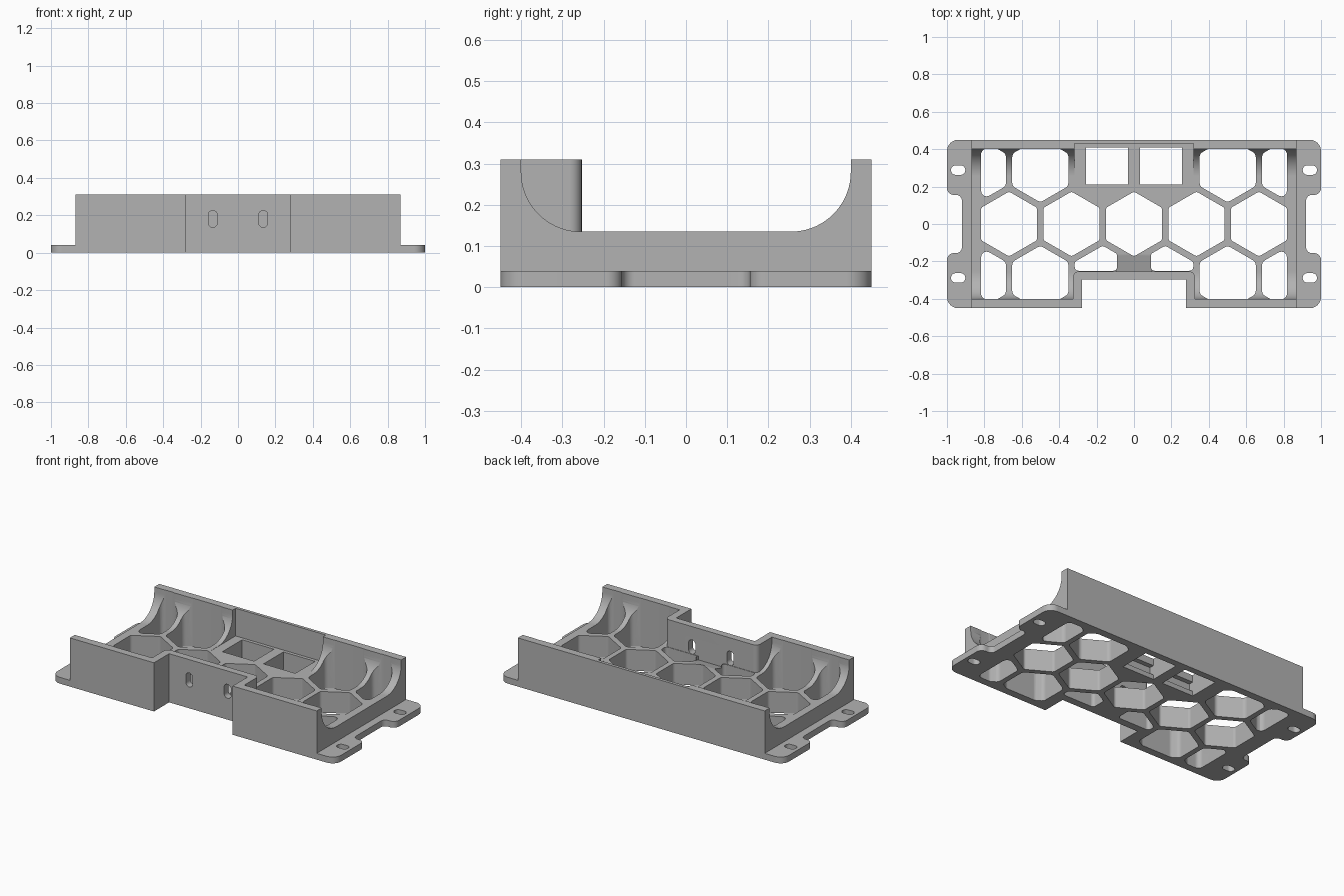
import bpy
import math
from mathutils import Vector, Matrix

cube = bpy.data.objects.get("Cube")
if cube:
    bpy.data.objects.remove(cube, do_unlink=True)

grey = bpy.data.materials.new("plain grey")
grey.use_nodes = True
grey.diffuse_color = (0.45, 0.45, 0.45, 1)
grey.node_tree.nodes["Principled BSDF"].inputs["Base Color"].default_value = (0.45, 0.45, 0.45, 1)


def rounded(points, radius, steps=6):
    """Round every corner of a closed 2D outline (one radius or one per corner)."""
    out, n = [], len(points)
    for i, p in enumerate(points):
        p = Vector(p)
        r = radius[i] if isinstance(radius, list) else radius
        a = Vector(points[i - 1]) - p
        b = Vector(points[(i + 1) % n]) - p
        if r <= 0:
            out.append(p)
            continue
        half = a.angle(b) / 2
        d = min(r / math.tan(half), a.length * 0.48, b.length * 0.48)
        r = d * math.tan(half)
        a.normalize()
        b.normalize()
        centre = p + (a + b).normalized() * (r / math.sin(half))
        start, end = p + a * d - centre, p + b * d - centre
        sweep = start.angle_signed(end)
        for k in range(steps + 1):
            out.append(centre + Matrix.Rotation(-sweep * k / steps, 2) @ start)
    return out


def prism(name, points, low, high, axis="z"):
    """Extrude a 2D outline along an axis; the outline lies in the other two axes."""
    place = {"x": lambda u, v, w: (w, u, v), "y": lambda u, v, w: (u, w, v),
             "z": lambda u, v, w: (u, v, w)}[axis]
    n = len(points)
    verts = [place(p[0], p[1], w) for w in (low, high) for p in points]
    faces = [list(range(n))[::-1], list(range(n, 2 * n))]
    faces += [[i, (i + 1) % n, (i + 1) % n + n, i + n] for i in range(n)]
    mesh = bpy.data.meshes.new(name)
    mesh.from_pydata(verts, [], faces)
    area = sum(p[0] * q[1] - q[0] * p[1] for p, q in zip(points, points[1:] + points[:1]))
    if (area < 0) != (axis == "y"):
        mesh.flip_normals()
    mesh.materials.append(grey)
    obj = bpy.data.objects.new(name, mesh)
    bpy.context.collection.objects.link(obj)
    return obj


def rect(x0, x1, y0, y1):
    return [(x0, y0), (x1, y0), (x1, y1), (x0, y1)]


def cut(target, cutter):
    """Subtract a cutter for good and remove it."""
    cutter.hide_render = True
    mod = target.modifiers.new("cut", "BOOLEAN")
    mod.operation, mod.solver, mod.object = "DIFFERENCE", "EXACT", cutter
    bpy.context.view_layer.objects.active = target
    bpy.ops.object.modifier_apply(modifier=mod.name)
    bpy.data.objects.remove(cutter, do_unlink=True)


def clip(points, axis, limit, keep_above):
    """Clip a convex outline by an axis-aligned line."""
    out = []
    for i, p in enumerate(points):
        q = points[(i + 1) % len(points)]
        dp, dq = p[axis] - limit, q[axis] - limit
        if (dp > 0) == keep_above:
            out.append(p)
        if dp * dq < 0:
            t = dp / (dp - dq)
            out.append((p[0] + t * (q[0] - p[0]), p[1] + t * (q[1] - p[1])))
    return out


# Tray: rounded footprint with four mounting tabs
half_outline = [(1, -0.45), (1, -0.155), (0.92, -0.155), (0.92, 0.155), (1, 0.155), (1, 0.45)]
radii = [0.06, 0.05, 0.03, 0.03, 0.05, 0.06]
outline = half_outline + [(-x, -y) for x, y in half_outline]
tray = prism("mounting_tray", rounded(outline, radii * 2), 0, 0.31)

# Step down to the thin tabs at both ends
for s in (-1, 1):
    cut(tray, prism("end_step", rect(*sorted((s * 0.87, s * 1.2)), -1, 1), 0.04, 1))

# Cradle: open-ended channel with coved sides, going around the front recess
profile = [(-0.4, 1), (-0.4, 0.28)]
for side, first in ((-1, 180), (1, 270)):
    for k in range(19):
        a = math.radians(first + 5 * k)
        profile.append((side * 0.255 + 0.145 * math.cos(a), 0.28 + 0.145 * math.sin(a)))
profile += [(0.4, 1)]
profile.pop(1)
channel = prism("channel", profile, -1.1, 1.1, "x")
recess_wall = rounded(rect(-0.325, 0.325, -0.6, -0.253), [0, 0, 0.03, 0.03])
cut(channel, prism("recess_wall", recess_wall, -1, 2))
cut(tray, channel)

# Recess in the front, pocket in the back wall, sloped patch behind the recess
cut(tray, prism("front_recess", rect(-0.277, 0.277, -0.7, -0.298), -1, 1))
cut(tray, prism("back_pocket", rect(-0.318, 0.318, 0.18, 0.43), 0.134, 1))
cut(tray, prism("ramp", [(-0.16, 0.135), (-0.253, 0.11), (-0.253, 0.2), (-0.16, 0.2)],
                -0.09, 0.09, "x"))

# Honeycomb openings
pitch, radius, row = 0.334, 0.3 / math.sqrt(3), 0.289
for j in (-1, 0, 1):
    count = 5 if j == 0 else 6
    for i in range(count):
        cx, cy = (i - (count - 1) / 2) * pitch, j * row
        inner = j != 0 and abs(cx) < 0.3
        if inner and j > 0:
            continue
        hexagon = [(cx + radius * math.sin(math.pi * k / 3), cy - radius * math.cos(math.pi * k / 3))
                   for k in range(6)]
        for axis, limit in ((0, 0.818), (1, 0.402)):
            hexagon = clip(hexagon, axis, limit, False)
            hexagon = clip(hexagon, axis, -limit, True)
        if inner:
            hexagon = clip(hexagon, 1, -0.25, True)
            hexagon = clip(hexagon, 0, math.copysign(0.09, cx), cx > 0)
        corner = 0.03 if abs(cx) > 0.4 and j else 0.02
        cut(tray, prism("honeycomb", rounded(hexagon, corner, 4), -1, 1))

# Square sockets with a latch groove, and slots through the recess wall
for s in (-1, 1):
    xs = sorted((s * 0.033, s * 0.257))
    cut(tray, prism("socket", rect(*xs, 0.21, 0.409), -1, 0.5))
    cut(tray, prism("latch_groove", rect(*xs, 0.18, 0.3), 0.03, 0.09))
    slot = rounded(rect(s * 0.135 - 0.024, s * 0.135 + 0.024, 0.136, 0.225), 0.023)
    cut(tray, prism("wall_slot", slot, -0.4, -0.2, "y"))

# Screw slots in the tabs
for sx in (-1, 1):
    for sy in (-1, 1):
        x, y = sx * 0.94, sy * 0.288
        hole = rounded(rect(x - 0.038, x + 0.038, y - 0.025, y + 0.025), 0.024)
        cut(tray, prism("screw_slot", hole, -1, 1))

# Smooth coves and rounded corners, crisp edges elsewhere
bpy.ops.object.select_all(action="DESELECT")
tray.select_set(True)
bpy.context.view_layer.objects.active = tray
bpy.ops.object.shade_smooth_by_angle(angle=math.radians(30))
weighted = tray.modifiers.new("weighted normals", "WEIGHTED_NORMAL")
weighted.keep_sharp = True
